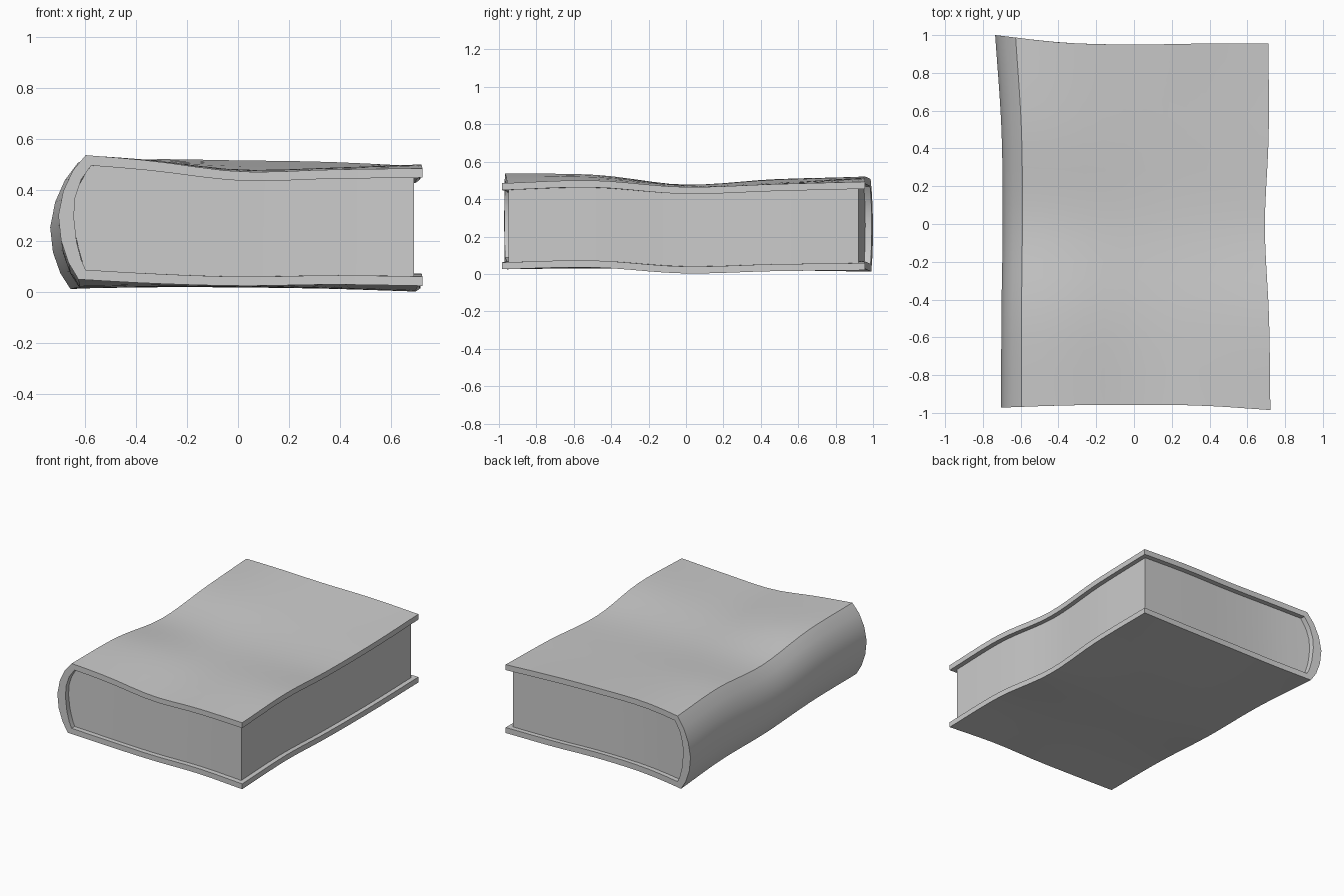
import bpy
import bmesh
from math import radians

if "Cube" in bpy.data.objects:
    bpy.data.objects.remove(bpy.data.objects["Cube"])

# Warp tables: rows run front to back, columns from spine to fore edge
TOP = [[.545, .515, .472, .480, .485],
       [.535, .515, .480, .487, .500],
       [.475, .477, .467, .466, .465],
       [.507, .506, .493, .486, .480],
       [.500, .520, .516, .510, .493]]
BOTTOM = [[.055, .035, .025, .030, .025],
          [.050, .035, .030, .034, .035],
          [.015, .020, .020, .015, .003],
          [.018, .022, .020, .016, .015],
          [.008, .026, .030, .022, .020]]
FRONT_Y = [-.972, -.960, -.957, -.962, -.985]
BACK_Y = [1.0, .960, .950, .955, .956]
SPINE_X = [-.703, -.702, -.695, -.702, -.735]
EDGE_X = [.722, .715, .693, .713, .712]


def curve(vals, t):
    """Smooth curve through five evenly spaced values, t in -1..1."""
    s = (t + 1) / 2 * (len(vals) - 1)
    i = max(0, min(len(vals) - 2, int(s)))
    f = s - i
    p1, p2 = vals[i], vals[i + 1]
    p0 = vals[i - 1] if i > 0 else 2 * p1 - p2
    p3 = vals[i + 2] if i + 2 < len(vals) else 2 * p2 - p1
    return p1 + .5 * f * (p2 - p0 + f * (2 * p0 - 5 * p1 + 4 * p2 - p3
                                         + f * (3 * (p1 - p2) + p3 - p0)))


def lerp(a, b, t):
    return a + (b - a) * t


def warp(a, b, h):
    """Map straight book coordinates to the sagging, twisted book."""
    x = lerp(curve(SPINE_X, b), curve(EDGE_X, b), (a + 1) / 2)
    y = lerp(curve(FRONT_Y, a), curve(BACK_Y, a), (b + 1) / 2)
    low = curve([curve(r, a) for r in BOTTOM], b)
    high = curve([curve(r, a) for r in TOP], b)
    return x, y, lerp(low, high, h)


def sweep(name, outer, inner, reach, steps=20):
    """Sweep a strip section (outer and inner lines) along the book."""
    bm = bmesh.new()
    section = outer + inner[::-1]
    n, m = len(section), len(outer)
    rings = [[bm.verts.new(warp(a, lerp(-reach, reach, k / steps), h))
              for a, h in section] for k in range(steps + 1)]
    for r, q in zip(rings, rings[1:]):
        for i in range(n):
            j = (i + 1) % n
            bm.faces.new((r[i], r[j], q[j], q[i]))
    for r in (rings[0], rings[-1]):
        for i in range(m - 1):
            bm.faces.new((r[i], r[i + 1], r[n - 2 - i], r[n - 1 - i]))
    bmesh.ops.recalc_face_normals(bm, faces=bm.faces)
    mesh = bpy.data.meshes.new(name)
    bm.to_mesh(mesh)
    bm.free()
    obj = bpy.data.objects.new(name, mesh)
    bpy.context.collection.objects.link(obj)
    bpy.ops.object.select_all(action='DESELECT')
    obj.select_set(True)
    bpy.context.view_layer.objects.active = obj
    bpy.ops.object.shade_smooth_by_angle(angle=radians(25))
    return obj


def board(end, start, h, count=12):
    """Points along a board from the fore edge to near the spine."""
    return [(lerp(end, start, i / count), h) for i in range(count + 1)]


# Cover: top board, rounded spine and bottom board in one piece
spine_out = [(-.92, .87), (-.973, .70), (-1, .50), (-.985, .30), (-.945, .13)]
spine_in = [(-.875, .80), (-.908, .65), (-.915, .50), (-.90, .30), (-.875, .16)]
sweep("cover",
      board(1, -.85, 1) + spine_out + board(1, -.89, 0)[::-1],
      board(1, -.82, .92) + spine_in + board(1, -.85, .08)[::-1], 1)

# Page block, tucked between the boards and slightly inset at the ends
sweep("page_block",
      board(.955, -.825, .925) + [(-.90, .72), (-.925, .50)],
      board(.955, -.855, .075) + [(-.89, .25), (-.925, .49)], .965)
